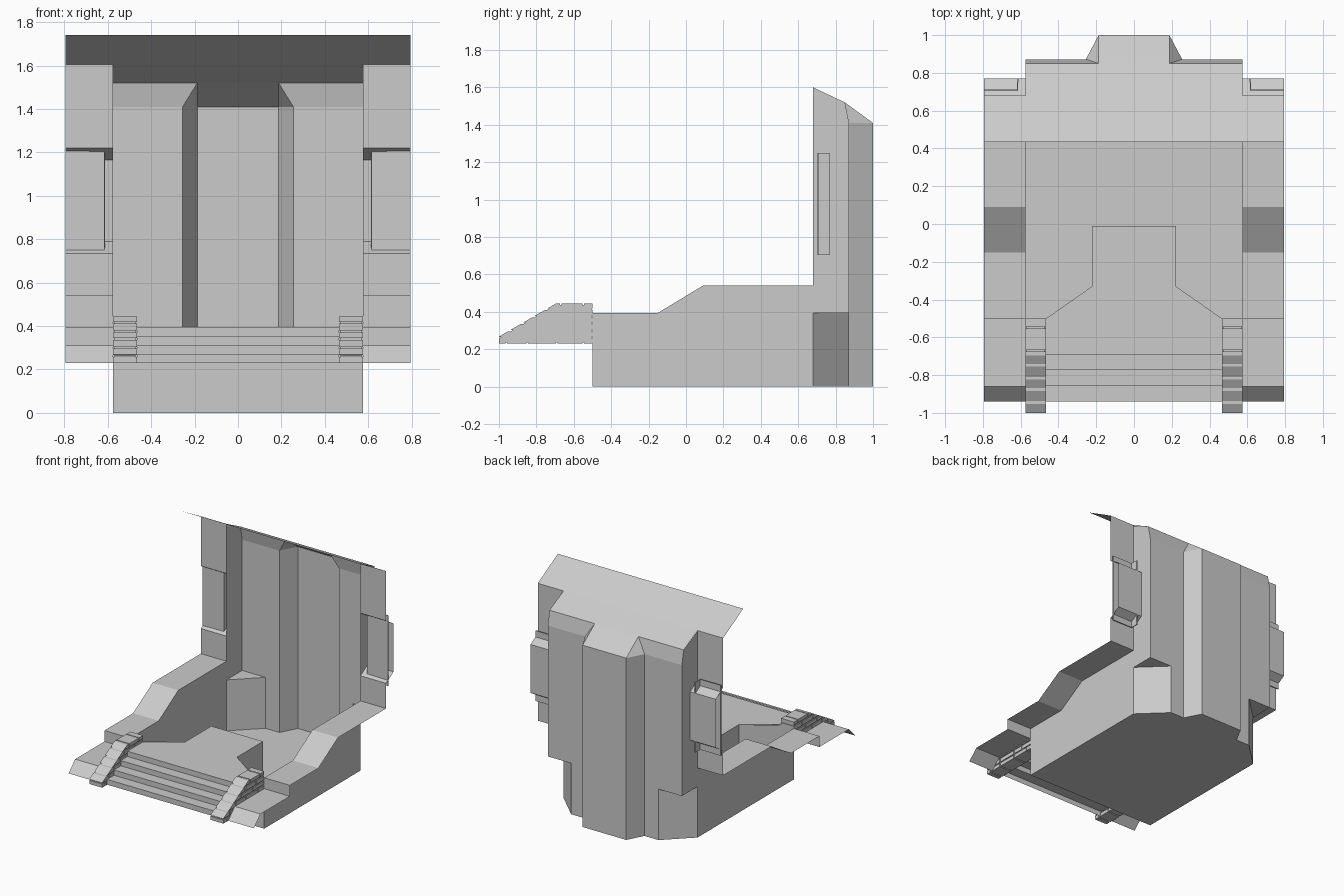
import bpy, bmesh
from mathutils import Vector

if "Cube" in bpy.data.objects:
    bpy.data.objects.remove(bpy.data.objects["Cube"])

X, W, R = 0.575, 0.795, 0.465      # body wall, outer wing, inner side of rail


def finish(name, bm, thickness=0):
    """Make an object from the right-hand half and mirror it over x = 0."""
    bmesh.ops.remove_doubles(bm, verts=bm.verts, dist=1e-4)
    bmesh.ops.recalc_face_normals(bm, faces=bm.faces)
    me = bpy.data.meshes.new(name)
    bm.to_mesh(me)
    bm.free()
    ob = bpy.data.objects.new(name, me)
    bpy.context.collection.objects.link(ob)
    if thickness:
        s = ob.modifiers.new("thickness", 'SOLIDIFY')
        s.thickness = thickness
    m = ob.modifiers.new("mirror", 'MIRROR')
    m.merge_threshold = 0.0005
    return ob


def face(bm, pts):
    return bm.faces.new([bm.verts.new(p) for p in pts])


def strip(bm, profile, x0, x1):
    """Sweep a (y, z) path sideways."""
    for (a, b), (c, d) in zip(profile, profile[1:]):
        face(bm, [(x0, a, b), (x1, a, b), (x1, c, d), (x0, c, d)])


def fence(bm, plan, z0, z1):
    """Raise an (x, y) path into vertical walls."""
    for (a, b), (c, d) in zip(plan, plan[1:]):
        face(bm, [(a, b, z0), (c, d, z0), (c, d, z1), (a, b, z1)])


def flat(bm, plan, z):
    face(bm, [(x, y, z) for x, y in plan])


# Floor with clipped rear corners and rear bay
bay = [(0.255, 0.872), (0.187, 1.0), (0, 1.0)]
bm = bmesh.new()
flat(bm, [(0, -0.5), (X, -0.5), (X, 0.68), (0.375, 0.872)] + bay, 0)
finish("floor", bm)

# Lower walls: front, clipped corner with its ledge
bm = bmesh.new()
fence(bm, [(0, -0.5), (X, -0.5)], 0, 0.395)
fence(bm, [(X, 0.68), (0.375, 0.872), (0.255, 0.872)], 0, 0.395)
flat(bm, [(X, 0.68), (X, 0.872), (0.375, 0.872)], 0.395)
finish("lower_walls", bm)

# Side walls following the wing slope
bm = bmesh.new()
face(bm, [(X, y, z) for y, z in [(-0.5, 0), (0.68, 0), (0.68, 0.54), (0.09, 0.54),
                                 (-0.15, 0.395), (-0.5, 0.395)]])
face(bm, [(X, y, z) for y, z in [(0.68, 0.395), (0.872, 0.395), (0.872, 1.41),
                                 (0.85, 1.52), (0.68, 1.6)]])
finish("side_walls", bm)

# Rear wall, rear bay and their sloping caps
bm = bmesh.new()
fence(bm, [(X, 0.872), (0.255, 0.872)], 0.395, 1.41)
fence(bm, bay, 0, 1.41)
face(bm, [(X, 0.872, 1.41), (0.255, 0.872, 1.41), (0.187, 0.85, 1.52), (X, 0.85, 1.52)])
face(bm, [(0.255, 0.872, 1.41), (0.187, 1.0, 1.41), (0.187, 0.85, 1.52)])
strip(bm, [(1.0, 1.41), (0.85, 1.52)], 0, 0.187)
finish("rear_wall", bm)

# Roof sheet
bm = bmesh.new()
strip(bm, [(0.85, 1.52), (0.68, 1.605)], 0, X)
strip(bm, [(0.68, 1.605), (0.435, 1.74)], 0, W)
finish("roof", bm)

# Stepped side wings and upright wing panel with a recess
bm = bmesh.new()
strip(bm, [(-0.94, 0.23), (-0.86, 0.31), (-0.5, 0.31), (-0.5, 0.395), (-0.15, 0.395),
           (0.09, 0.54), (0.68, 0.54), (0.68, 0.735), (0.77, 0.79), (0.77, 1.165),
           (0.68, 1.22), (0.68, 1.605)], X, W)
finish("side_wings", bm)

# Thin angled shutter standing in each recess
bm = bmesh.new()
fence(bm, [(W, 0.711), (0.62, 0.711), (0.62, 0.77)], 0.705, 1.25)
finish("recess_shutters", bm, 0.008)

# Raised platform and its rear skirt
edge = [(R, -0.495), (0.222, -0.33), (0.222, -0.01), (0, -0.01)]
bm = bmesh.new()
flat(bm, [(0, -0.5), (R, -0.5)] + edge[1:], 0.395)
fence(bm, edge, 0, 0.395)
finish("platform", bm)

# Stairs
path = [(-0.5, 0.395)]
for i, y in enumerate((-0.69, -0.772, -0.856, -0.94)):
    z = 0.395 - i * 0.041
    path += [(y, z), (y, z - 0.041)]
bm = bmesh.new()
strip(bm, path, 0, R)
finish("stairs", bm)

# Stair rails: an inner core covered by staggered stone blocks
RAIL = [(-0.5, 0.23), (-1.0, 0.23), (-1.0, 0.268), (-0.695, 0.445), (-0.5, 0.445)]


def prism(poly, x0, x1):
    bm = bmesh.new()
    f = face(bm, [(x0, y, z) for y, z in poly])
    ext = bmesh.ops.extrude_face_region(bm, geom=[f])["geom"]
    bmesh.ops.translate(bm, vec=(x1 - x0, 0, 0),
                        verts=[v for v in ext if isinstance(v, bmesh.types.BMVert)])
    return bm


def clip(bm, co, no):
    geom = bm.verts[:] + bm.edges[:] + bm.faces[:]
    cut = bmesh.ops.bisect_plane(bm, geom=geom, plane_co=co, plane_no=no, clear_outer=True)
    edges = [e for e in cut["geom_cut"] if isinstance(e, bmesh.types.BMEdge)]
    if edges:
        bmesh.ops.holes_fill(bm, edges=edges)


core = [(-0.505, 0.236), (-0.994, 0.236), (-0.994, 0.262), (-0.697, 0.437), (-0.505, 0.437)]
finish("rail_core", prism(core, R + 0.007, X - 0.007))

g = 0.004
rows = [0.23, 0.262, 0.30, 0.34, 0.375, 0.415, 0.445]
cols = [[-0.96, -0.85, -0.69, -0.55], [-0.92, -0.85, -0.69, -0.60], [-0.85, -0.72, -0.58],
        [-0.78, -0.64], [-0.73, -0.60], [-0.67, -0.55]]
blocks = bpy.data.meshes.new("tmp")
total = bmesh.new()
for i, (z0, z1) in enumerate(zip(rows, rows[1:])):
    ys = [-1.01] + cols[i] + [-0.49]
    for y0, y1 in zip(ys, ys[1:]):
        bm = prism(RAIL, R, X)
        for co, no in (((0, y0 + g, 0), (0, -1, 0)), ((0, y1 - g, 0), (0, 1, 0)),
                       ((0, 0, z0 + (g if i else 0)), (0, 0, -1)),
                       ((0, 0, z1 - (g if i < 5 else 0)), (0, 0, 1))):
            clip(bm, Vector(co), Vector(no))
        bm.to_mesh(blocks)
        bm.free()
        total.from_mesh(blocks)
bpy.data.meshes.remove(blocks)
finish("rail_blocks", total)
